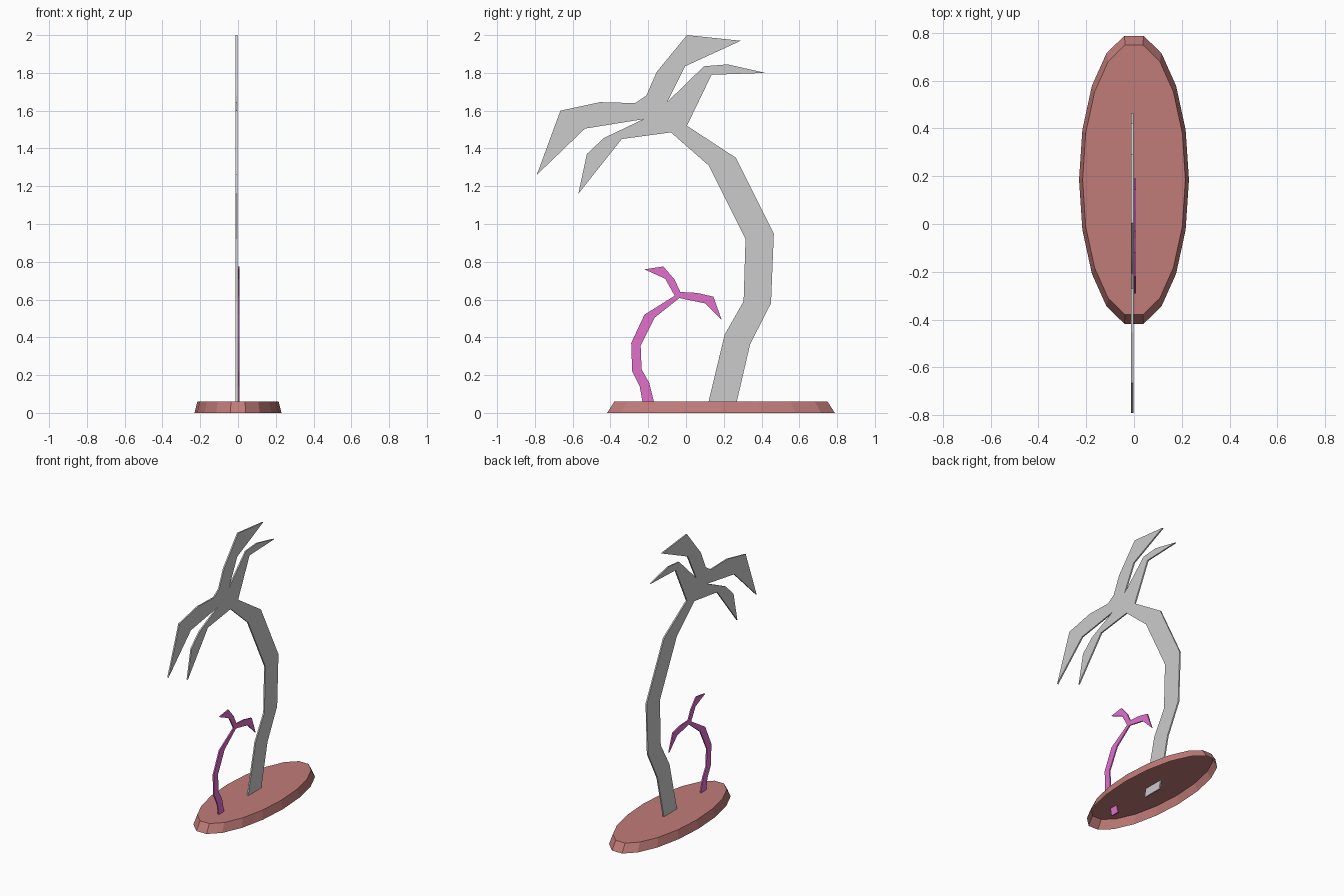
import bpy, bmesh
from math import cos, sin, radians

if "Cube" in bpy.data.objects:
    bpy.data.objects.remove(bpy.data.objects["Cube"])


def finish(name, bm, color=None):
    mesh = bpy.data.meshes.new(name)
    bmesh.ops.recalc_face_normals(bm, faces=bm.faces)
    bm.to_mesh(mesh)
    bm.free()
    obj = bpy.data.objects.new(name, mesh)
    bpy.context.collection.objects.link(obj)
    if color:
        mat = bpy.data.materials.new(name + "_color")
        mat.diffuse_color = (*color, 1)
        mat.use_nodes = True
        mat.node_tree.nodes["Principled BSDF"].inputs["Base Color"].default_value = mat.diffuse_color
        mesh.materials.append(mat)
    return obj


def cutout(name, outline, x0, x1, color=None):
    """Flat sheet with a (y, z) outline, thickened along x."""
    bm = bmesh.new()
    face = bm.faces.new([bm.verts.new((x0, y, z)) for y, z in outline])
    grown = bmesh.ops.extrude_face_region(bm, geom=[face], use_keep_orig=True)
    verts = [g for g in grown["geom"] if isinstance(g, bmesh.types.BMVert)]
    bmesh.ops.translate(bm, verts=verts, vec=(x1 - x0, 0, 0))
    return finish(name, bm, color)


# Oval base: 18-sided tapered shell, open underneath
def oval(bm, rx, ry, z, sides=18):
    return [bm.verts.new((rx * cos(radians(i * 360 / sides)),
                          0.185 + ry * sin(radians(i * 360 / sides)), z))
            for i in range(sides)]


bm = bmesh.new()
low = oval(bm, 0.23, 0.612, 0)
top = oval(bm, 0.215, 0.573, 0.06)
for i in range(18):
    j = (i + 1) % 18
    bm.faces.new((low[i], low[j], top[j], top[i]))
bm.faces.new(top)
base = finish("base", bm, (0.53, 0.2, 0.19))
if base.data.polygons[-1].normal.z < 0:
    base.data.flip_normals()

# Large palm: up the outer side of the trunk, round the fronds, down the inner side
cutout("large_palm", [
    (0.105, 0), (0.255, 0), (0.34, 0.365), (0.45, 0.58), (0.465, 0.95),
    (0.265, 1.35), (0.005, 1.52),
    (0.135, 1.79), (0.42, 1.80), (0.22, 1.845), (0.095, 1.835), (-0.10, 1.645),
    (-0.005, 1.835), (0.29, 1.97), (0.005, 2.0), (-0.155, 1.805), (-0.21, 1.68),
    (-0.27, 1.64), (-0.455, 1.645), (-0.665, 1.60), (-0.79, 1.26),
    (-0.535, 1.505), (-0.225, 1.555),
    (-0.435, 1.455), (-0.525, 1.37), (-0.57, 1.16), (-0.34, 1.45), (-0.08, 1.485),
    (0.12, 1.31), (0.315, 0.92), (0.305, 0.59), (0.205, 0.415),
], -0.012, -0.002)

# Small palm
cutout("small_palm", [
    (-0.22, 0), (-0.155, 0), (-0.195, 0.16), (-0.235, 0.23), (-0.24, 0.355),
    (-0.165, 0.505), (-0.035, 0.608), (0.10, 0.58), (0.19, 0.49), (0.145, 0.615),
    (0.06, 0.635), (-0.03, 0.64), (-0.06, 0.705), (-0.12, 0.775), (-0.22, 0.76),
    (-0.11, 0.71), (-0.06, 0.62), (-0.22, 0.52), (-0.29, 0.37), (-0.285, 0.22),
    (-0.245, 0.14),
], 0.0, 0.009, (0.75, 0.16, 0.6))
